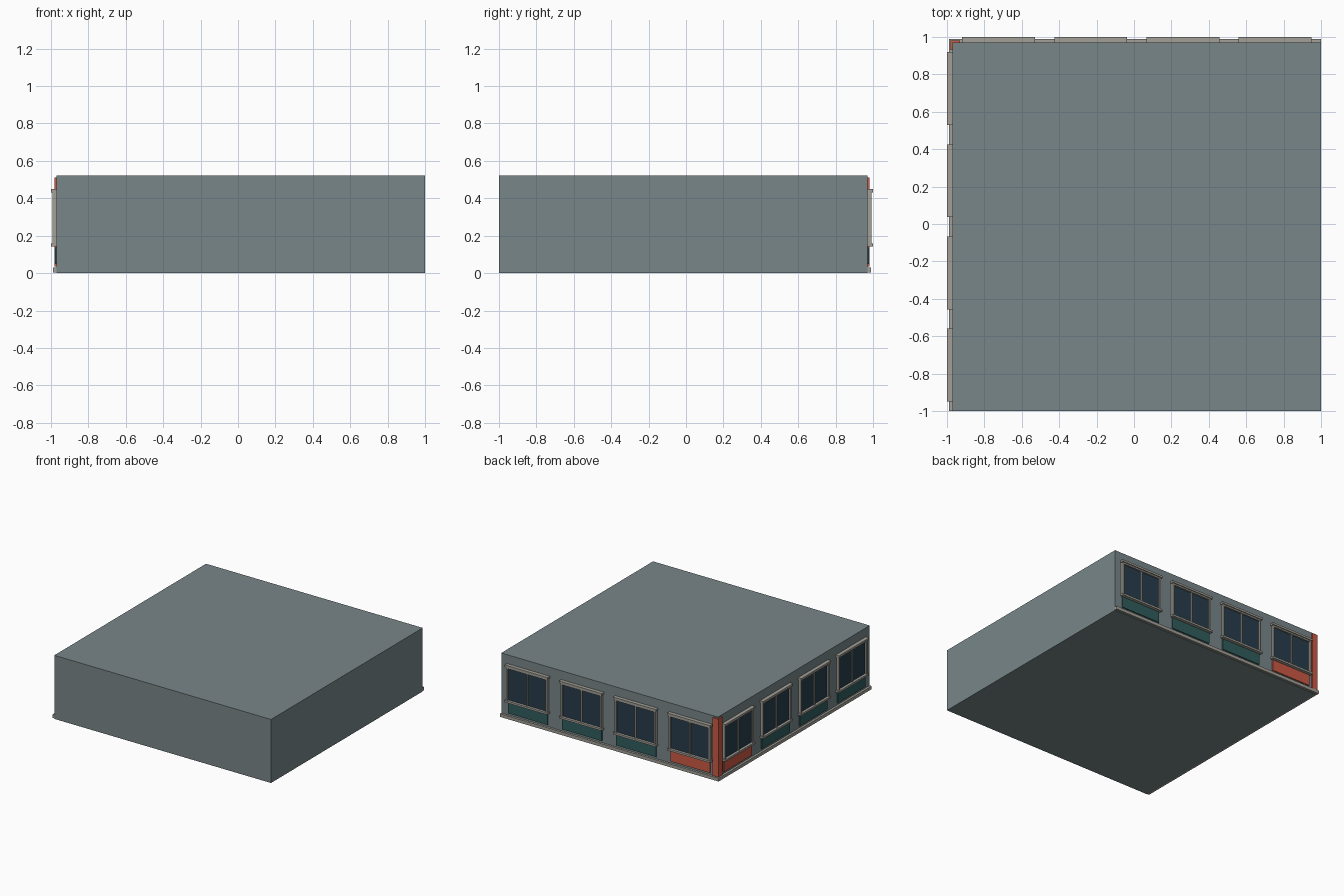
import bpy

if "Cube" in bpy.data.objects:
    bpy.data.objects.remove(bpy.data.objects["Cube"])

def material(name, rgb):
    m = bpy.data.materials.new(name)
    m.diffuse_color = (*rgb, 1)
    m.use_nodes = True
    m.node_tree.nodes["Principled BSDF"].inputs["Base Color"].default_value = m.diffuse_color
    return m

WALL = material("wall_grey", (0.19, 0.24, 0.25))
TRIM = material("stone_trim", (0.36, 0.35, 0.31))
GLASS = material("dark_glass", (0.02, 0.045, 0.07))
TEAL = material("teal", (0.03, 0.11, 0.11))
RED = material("brick_red", (0.6, 0.1, 0.06))
FACE = 0.97  # wall plane of both facades

def box(name, x, y, z, mat):
    bpy.ops.mesh.primitive_cube_add(
        size=1, location=[(a + b) / 2 for a, b in (x, y, z)])
    o = bpy.context.object
    o.name = name
    o.scale = [b - a for a, b in (x, y, z)]
    o.data.materials.append(mat)

def facade_box(side, name, u, z, depth, mat):
    # u runs along the facade from the decorated corner
    out = (FACE - 0.005, FACE + depth)
    if side == "back":
        box("back_" + name, u, out, z, mat)
    else:
        box("left_" + name, (-out[1], -out[0]), (-u[1], -u[0]), z, mat)

# Building block
box("building_block", (-FACE, 1), (-1, FACE), (0, 0.522), WALL)

bay = (1 + FACE) / 4
for side in ("back", "left"):
    # Plinth and corner pilaster strip
    facade_box(side, "plinth", (-FACE - 0.018, 1), (0.004, 0.03), 0.018, TRIM)
    facade_box(side, "corner_pilaster", (-FACE - 0.012, -0.93), (0.035, 0.512), 0.012, RED)
    for i in range(4):
        c = -FACE + bay * (i + 0.5)
        # Panel below the window
        facade_box(side, "panel", (c - 0.18, c + 0.18), (0.048, 0.138), 0.009,
                   RED if i == 0 else TEAL)
        # Glass pane
        facade_box(side, "glass", (c - 0.18, c + 0.18), (0.155, 0.435), 0.009, GLASS)
        # Jambs and central mullion
        for s in (-1, 1):
            facade_box(side, "jamb", (c + s * 0.18 - 0.007, c + s * 0.18 + 0.007),
                       (0.15, 0.435), 0.022, TRIM)
        facade_box(side, "mullion", (c - 0.006, c + 0.006), (0.155, 0.435), 0.018, TRIM)
        # Frame rails, sill and lintel
        facade_box(side, "top_rail", (c - 0.18, c + 0.18), (0.42, 0.435), 0.022, TRIM)
        facade_box(side, "sill", (c - 0.195, c + 0.195), (0.142, 0.158), 0.03, TRIM)
        facade_box(side, "lintel", (c - 0.195, c + 0.195), (0.432, 0.449), 0.03, TRIM)
